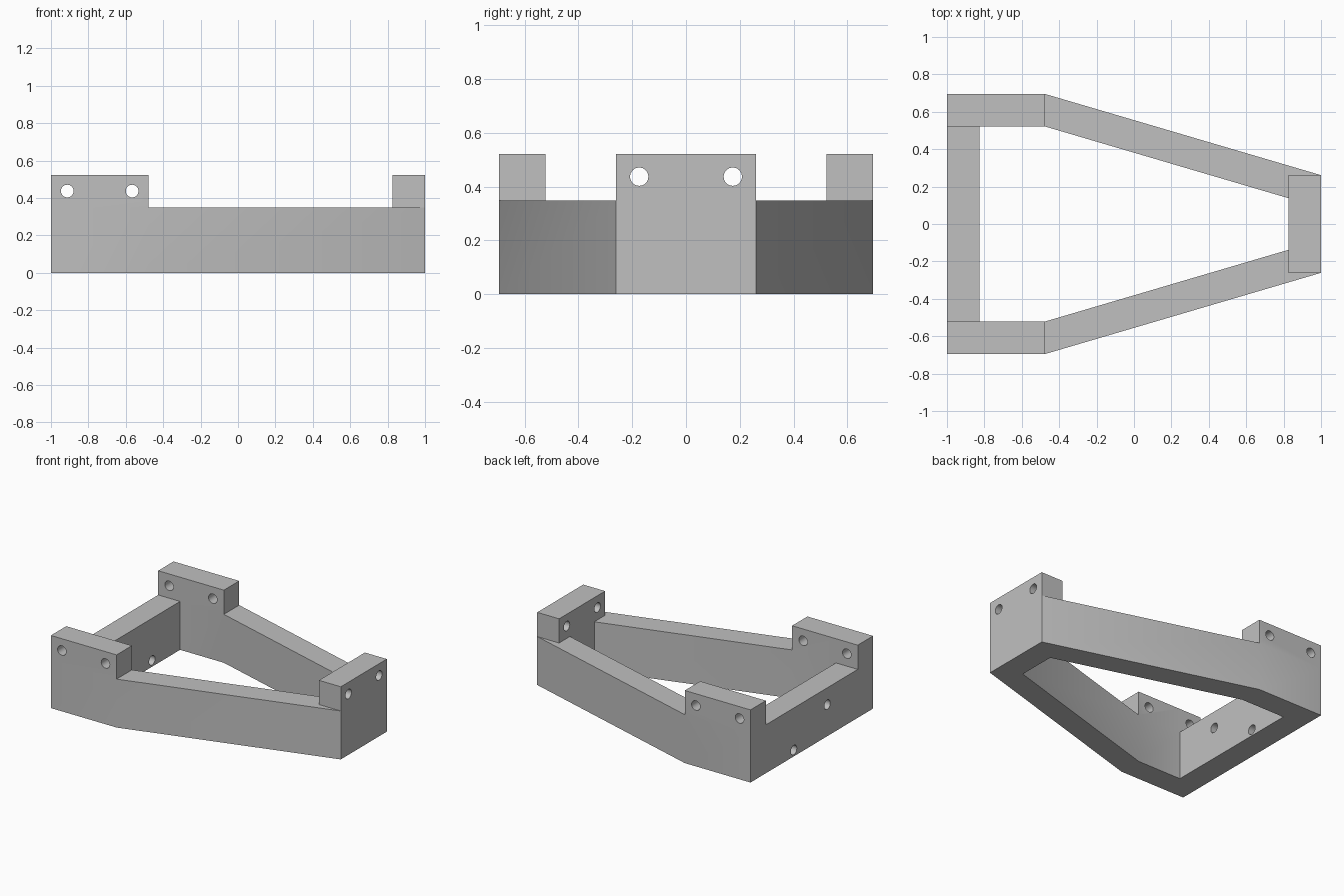
import bpy, bmesh, math
from mathutils import Matrix, Vector

if "Cube" in bpy.data.objects:
    bpy.data.objects.remove(bpy.data.objects["Cube"])

T = 0.174                  # wall thickness
RAIL_H, POST_H = 0.348, 0.522
HOLE_R = 0.034

grey = bpy.data.materials.new("light grey")
grey.diffuse_color = (0.53, 0.53, 0.53, 1)
grey.use_nodes = True
grey.node_tree.nodes["Principled BSDF"].inputs["Base Color"].default_value = grey.diffuse_color

bm = bmesh.new()
corners = {}


def vert(x, y):
    key = (x, y)
    if key not in corners:
        corners[key] = bm.verts.new((x, y, 0))
    return corners[key]


def cell(points):
    return bm.faces.new([vert(*p) for p in points])


def raise_faces(faces, height):
    """Extrude faces straight up and return the new top faces."""
    out = bmesh.ops.extrude_face_region(bm, geom=faces)["geom"]
    verts = [g for g in out if isinstance(g, bmesh.types.BMVert)]
    bmesh.ops.translate(bm, verts=verts, vec=(0, 0, height))
    return [g for g in out if isinstance(g, bmesh.types.BMFace)]


# floor plan: two side posts, two slanted rails, back rail, end post
for s in (1, -1):
    side_post = [(-1, s*0.696), (-0.478, s*0.696), (-0.478, s*0.522),
                 (-0.826, s*0.522), (-1, s*0.522)]
    rail = [(-0.478, s*0.696), (1, s*0.261), (0.826, s*0.261),
            (0.826, s*0.138), (-0.478, s*0.522)]
    for plan in (side_post, rail):
        cell(plan[::-s])
cell([(-1, -0.522), (-0.826, -0.522), (-0.826, 0.522), (-1, 0.522)])
cell([(0.826, -0.261), (1, -0.261), (1, 0.261), (0.826, 0.261),
      (0.826, 0.138), (0.826, -0.138)])

# rails to full height, then the three posts higher
top = raise_faces(bm.faces[:], RAIL_H)
posts = []
for f in top:
    c = f.calc_center_bounds()
    if c.x > 0.85 or (c.x < -0.6 and abs(c.y) > 0.55):
        posts.append(f)
raise_faces(posts, POST_H - RAIL_H)
# drop any covered faces left under the posts
bm.faces.ensure_lookup_table()
covered = [f for f in bm.faces
           if all(abs(v.co.z - RAIL_H) < 1e-4 for v in f.verts)
           and all(len(e.link_faces) > 2 for e in f.edges)]
bmesh.ops.delete(bm, geom=covered, context='FACES_ONLY')
bmesh.ops.recalc_face_normals(bm, faces=bm.faces[:])

mesh = bpy.data.meshes.new("bracket_frame")
bm.to_mesh(mesh)
bm.free()
mesh.materials.append(grey)
frame = bpy.data.objects.new("bracket_frame", mesh)
bpy.context.collection.objects.link(frame)

# screw holes: (centre, axis, length)
holes = [((x, 0, 0.437), 'Y', 1.8) for x in (-0.913, -0.566)]
holes += [((0.913, y, 0.437), 'X', 0.4) for y in (-0.174, 0.174)]
holes += [((-0.913, -0.176, 0.227), 'X', 0.4), ((-0.913, 0.204, 0.046), 'X', 0.4)]

cb = bmesh.new()
for centre, axis, length in holes:
    turn = Matrix.Rotation(math.pi/2, 4, 'X' if axis == 'Y' else 'Y')
    bmesh.ops.create_cone(cb, cap_ends=True, segments=32, radius1=HOLE_R,
                          radius2=HOLE_R, depth=length,
                          matrix=Matrix.Translation(Vector(centre)) @ turn)
cut_mesh = bpy.data.meshes.new("hole_cutter")
cb.to_mesh(cut_mesh)
cb.free()
cut_mesh.materials.append(grey)
cutter = bpy.data.objects.new("hole_cutter", cut_mesh)
bpy.context.collection.objects.link(cutter)
cutter.hide_render = True

mod = frame.modifiers.new("screw_holes", 'BOOLEAN')
mod.operation = 'DIFFERENCE'
mod.solver = 'EXACT'
mod.object = cutter
bpy.context.view_layer.objects.active = frame
frame.select_set(True)
bpy.ops.object.modifier_apply(modifier=mod.name)
bpy.data.objects.remove(cutter)
bpy.ops.object.shade_smooth_by_angle(angle=math.radians(30))
